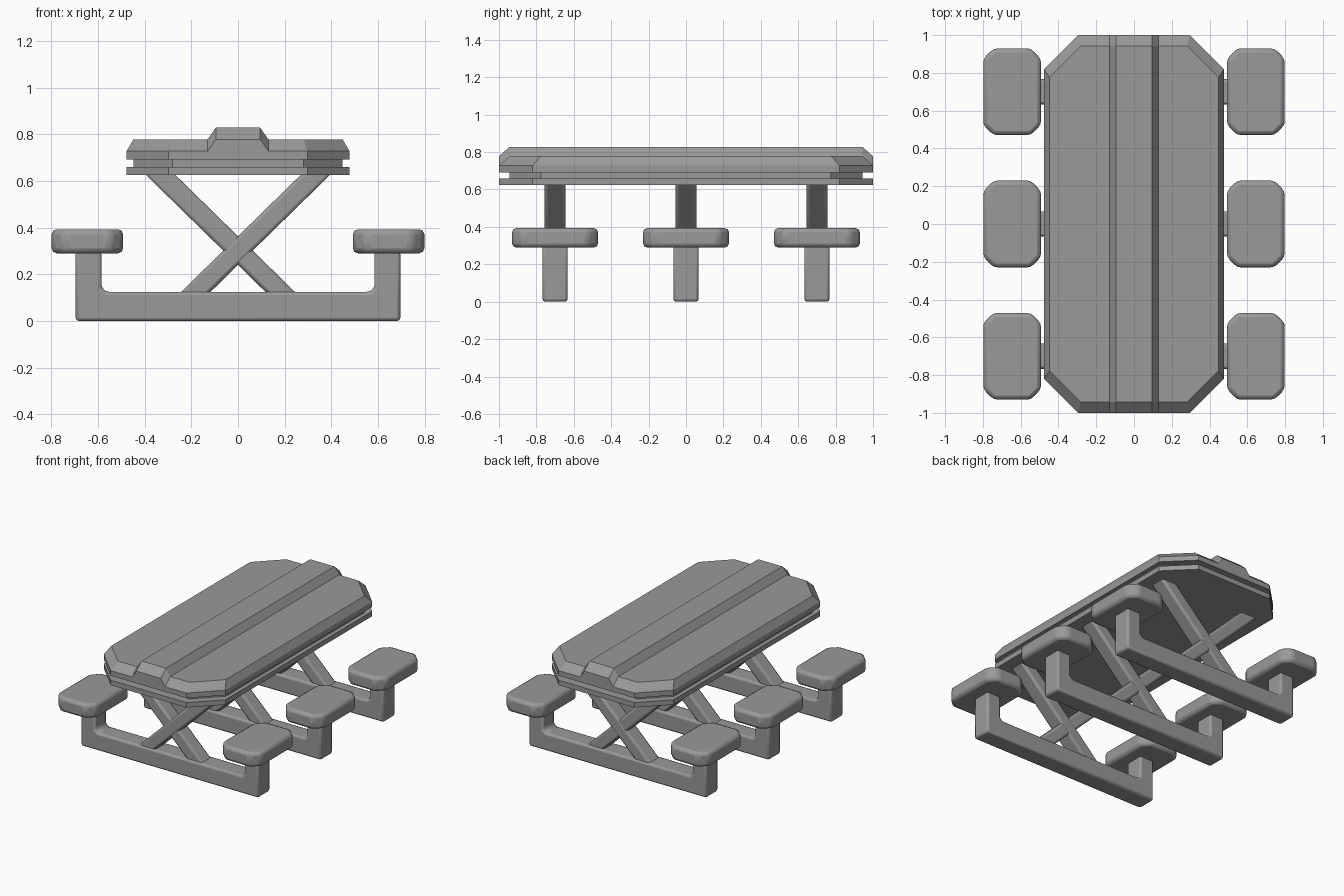
import bpy, bmesh

if "Cube" in bpy.data.objects:
    bpy.data.objects.remove(bpy.data.objects["Cube"])

grey = bpy.data.materials.new("plain grey")
grey.use_nodes = True
COLOR = (0.32, 0.32, 0.32, 1)
grey.diffuse_color = COLOR
grey.node_tree.nodes["Principled BSDF"].inputs["Base Color"].default_value = COLOR


def loft(name, rings, bevel=0):
    """Skin a closed solid over rings with equal point counts."""
    bm = bmesh.new()
    loops = [[bm.verts.new(p) for p in ring] for ring in rings]
    for a, b in zip(loops, loops[1:]):
        for i in range(len(a)):
            j = (i + 1) % len(a)
            bm.faces.new((a[i], a[j], b[j], b[i]))
    bm.faces.new(loops[0][::-1])
    bm.faces.new(loops[-1])
    bmesh.ops.recalc_face_normals(bm, faces=bm.faces)
    mesh = bpy.data.meshes.new(name)
    bm.to_mesh(mesh)
    bm.free()
    mesh.materials.append(grey)
    obj = bpy.data.objects.new(name, mesh)
    bpy.context.collection.objects.link(obj)
    if bevel:
        mod = obj.modifiers.new("soft edges", "BEVEL")
        mod.width = bevel
        mod.segments = 2
        mod.limit_method = "ANGLE"
        bpy.ops.object.select_all(action="DESELECT")
        bpy.context.view_layer.objects.active = obj
        obj.select_set(True)
        bpy.ops.object.shade_smooth_by_angle(angle=0.6)
    return obj


def octagon(hx, hy, cut, z, cx=0, cy=0):
    """Rectangle with cut corners, lying flat at height z."""
    pts = [(hx, hy - cut), (hx - cut, hy), (cut - hx, hy), (-hx, hy - cut),
           (-hx, cut - hy), (cut - hx, -hy), (hx - cut, -hy), (hx, cut - hy)]
    return [(x + cx, y + cy, z) for x, y in pts]


def prism(name, profile, cy, half, bevel):
    """Extrude an x-z profile along y."""
    rings = [[(x, cy + s * half, z) for x, z in profile] for s in (-1, 1)]
    return loft(name, rings, bevel)


# Tabletop: lower slab, recessed band, chamfered upper slab
OUTER = (0.477, 1.0, 0.18)
INNER = (0.448, 0.943, 0.167)
loft("lower_slab", [octagon(*OUTER, z) for z in (0.625, 0.66)])
loft("recessed_band", [octagon(*INNER, z) for z in (0.65, 0.70)])
loft("upper_slab", [octagon(*OUTER, 0.692), octagon(*OUTER, 0.728),
                    octagon(*INNER, 0.778)])

# Raised centre ridge that follows the slab's chamfered ends
ridge = []
for y, z in ((-1, 0.728), (-0.943, 0.778), (0.943, 0.778), (1, 0.728)):
    ridge.append([(-0.13, y, z), (-0.095, y, z + 0.05),
                  (0.095, y, z + 0.05), (0.13, y, z)])
loft("centre_ridge", ridge)

# U-shaped base outline, mirrored from its right half
half_u = [(0.695, 0), (0.695, 0.30), (0.585, 0.30), (0.585, 0.145), (0.565, 0.125)]
base = half_u + [(-x, z) for x, z in reversed(half_u)]

# Diagonal brace outline with level ends
FOOT, HEAD, WIDE = (-0.206, 0.10), (0.346, 0.64), 0.063
brace = [(FOOT[0] - WIDE, FOOT[1]), (FOOT[0] + WIDE, FOOT[1]),
         (HEAD[0] + WIDE, HEAD[1]), (HEAD[0] - WIDE, HEAD[1])]

# Three frames, each with crossed braces and a pair of seats
for place, cy in (("front", -0.7), ("middle", 0), ("back", 0.7)):
    prism(place + "_base", base, cy, 0.067, 0.014)
    prism(place + "_brace_a", brace, cy, 0.056, 0.015)
    prism(place + "_brace_b", [(-x, z) for x, z in brace], cy, 0.053, 0.015)
    for side, cx in (("left", 0.645), ("right", -0.645)):
        loft(f"{place}_{side}_seat",
             [octagon(0.153, 0.23, 0.055, z, cx, cy) for z in (0.29, 0.393)], 0.022)
